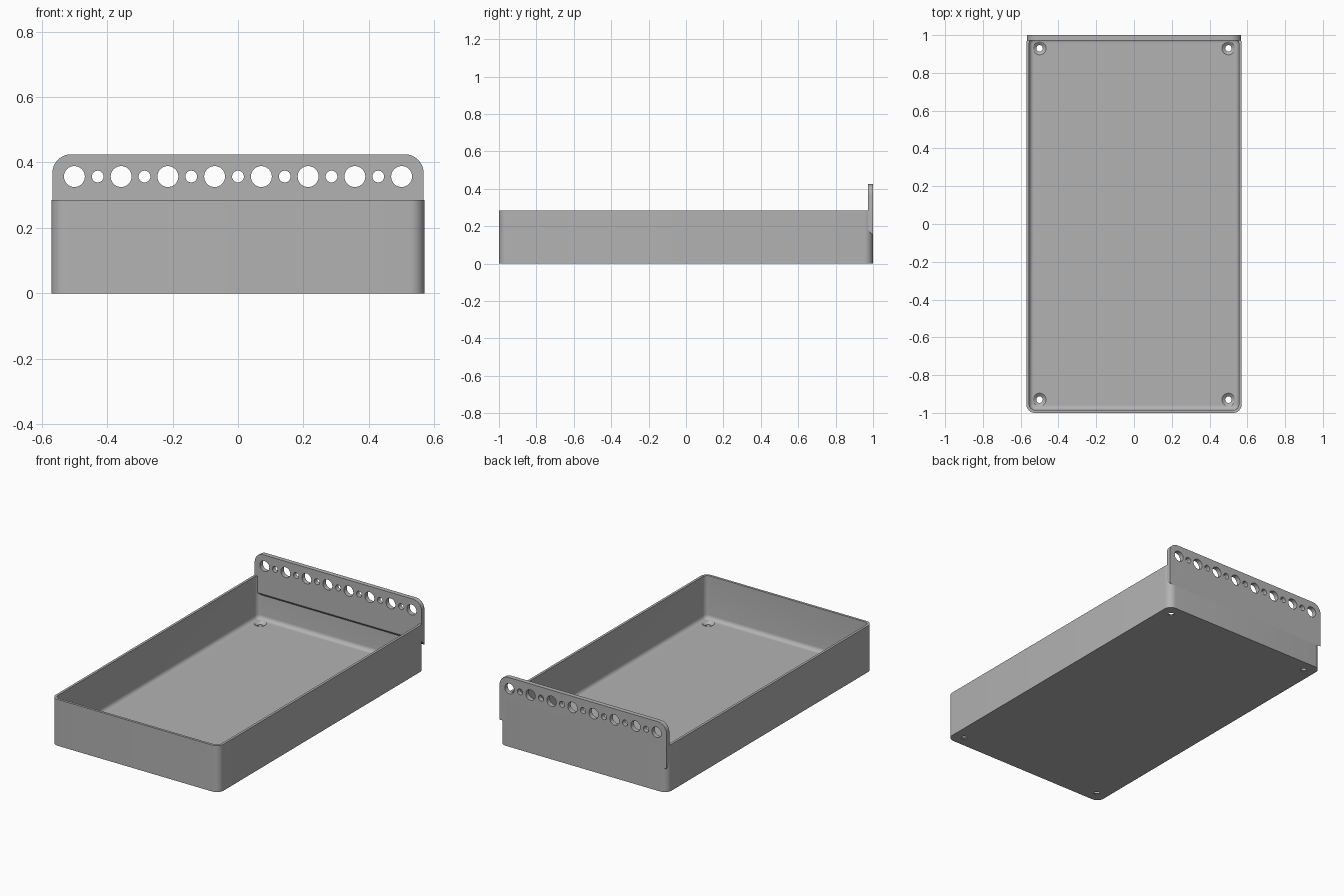
import bpy, bmesh
from math import sin, cos, pi, radians
from mathutils import Matrix, Vector

if "Cube" in bpy.data.objects:
    bpy.data.objects.remove(bpy.data.objects["Cube"])

HALF_W, HALF_L, WALL_H = 0.57, 1.0, 0.285
WALL, FLOOR, CORNER, FILLET = 0.015, 0.02, 0.045, 0.025
PANEL_TOP, PANEL_FRONT = 0.425, 0.972

grey = bpy.data.materials.new("Plain grey")
grey.use_nodes = True
colour = (0.45, 0.45, 0.45, 1)
grey.diffuse_color = colour
grey.node_tree.nodes["Principled BSDF"].inputs["Base Color"].default_value = colour


def make_object(name, bm):
    bmesh.ops.recalc_face_normals(bm, faces=bm.faces)
    mesh = bpy.data.meshes.new(name)
    bm.to_mesh(mesh)
    bm.free()
    obj = bpy.data.objects.new(name, mesh)
    bpy.context.collection.objects.link(obj)
    mesh.materials.append(grey)
    return obj


def rounded_ring(bm, inset, z, steps=8):
    """Rounded rectangle of vertices, inset from the outer wall."""
    r = max(CORNER - inset, 0.008)
    cx, cy = HALF_W - inset - r, HALF_L - inset - r
    ring = []
    for q, (sx, sy) in enumerate([(1, 1), (-1, 1), (-1, -1), (1, -1)]):
        for i in range(steps + 1):
            a = (q + i / steps) * pi / 2
            ring.append(bm.verts.new((sx * cx + r * cos(a), sy * cy + r * sin(a), z)))
    return ring


def add_frustum(bm, centre, r1, r2, depth, along_y=False):
    turn = Matrix.Rotation(pi / 2, 4, "X") if along_y else Matrix()
    bmesh.ops.create_cone(bm, cap_ends=True, segments=32, radius1=r1, radius2=r2,
                          depth=depth, matrix=Matrix.Translation(Vector(centre)) @ turn)


def cut(obj, bm):
    cutter = make_object("hole_cutter", bm)
    cutter.hide_render = True
    mod = obj.modifiers.new("Holes", "BOOLEAN")
    mod.operation, mod.solver, mod.object = "DIFFERENCE", "EXACT", cutter
    bpy.context.view_layer.objects.active = obj
    bpy.ops.object.modifier_apply(modifier=mod.name)
    bpy.data.objects.remove(cutter)


def smooth(obj):
    bpy.ops.object.select_all(action="DESELECT")
    obj.select_set(True)
    bpy.context.view_layer.objects.active = obj
    bpy.ops.object.shade_smooth_by_angle(angle=radians(30))


# Tray: outer wall, rim, inner wall and rounded floor edge
bm = bmesh.new()
profile = [(0, 0), (0, WALL_H), (WALL, WALL_H)]
for i in range(7):
    a = i / 6 * pi / 2
    profile.append((WALL + FILLET * (1 - cos(a)), FLOOR + FILLET * (1 - sin(a))))
rings = [rounded_ring(bm, *p) for p in profile]
for low, high in zip(rings, rings[1:]):
    for i in range(len(low)):
        j = (i + 1) % len(low)
        bm.faces.new((low[i], low[j], high[j], high[i]))
bm.faces.new(rings[0])
bm.faces.new(rings[-1])
tray = make_object("tray", bm)

# Countersunk screw holes in the floor corners
for r1, r2, z, depth in [(0.017, 0.017, 0, 0.1), (0.017, 0.037, FLOOR - 0.006, 0.016)]:
    bm = bmesh.new()
    for x in (-0.5, 0.5):
        for y in (-0.93, 0.93):
            add_frustum(bm, (x, y, z), r1, r2, depth)
    cut(tray, bm)
smooth(tray)

# Back panel: rounded top corners and a sloping underside
bm = bmesh.new()
w, r = 0.567, 0.057
outline = [(-w, 0.15), (w, 0.15)]
for sx, start in ((1, 0), (-1, pi / 2)):
    for i in range(11):
        a = start + i / 10 * pi / 2
        outline.append((sx * (w - r) + r * cos(a), PANEL_TOP - r + r * sin(a)))
back = [bm.verts.new((x, HALF_L, z)) for x, z in outline]
front = [bm.verts.new((x, PANEL_FRONT, max(z, 0.182))) for x, z in outline]
for i in range(len(back)):
    j = (i + 1) % len(back)
    bm.faces.new((back[i], back[j], front[j], front[i]))
bm.faces.new(back)
bm.faces.new(front)
panel = make_object("back_panel", bm)

# Row of alternating large and small holes
bm = bmesh.new()
for i in range(15):
    radius = 0.018 if i % 2 else 0.032
    add_frustum(bm, ((i - 7) / 14, HALF_L, 0.357), radius, radius, 0.2, along_y=True)
cut(panel, bm)
smooth(panel)
